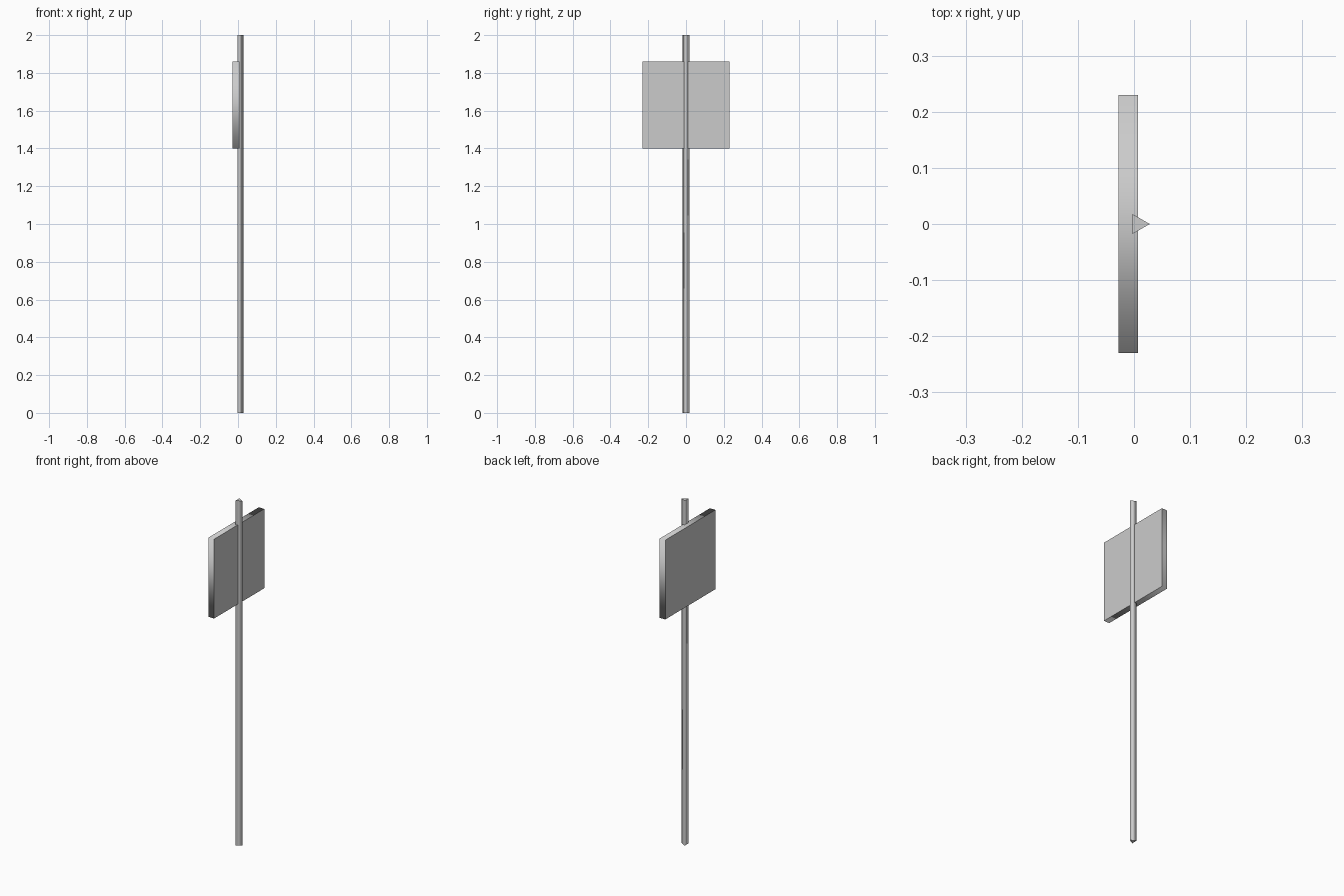
import bpy, bmesh
from math import sin, cos, pi, sqrt
from mathutils import Matrix

if "Cube" in bpy.data.objects:
    bpy.data.objects.remove(bpy.data.objects["Cube"])


def prism(name, sides, radius, depth, start, matrix):
    """Regular prism rising along local z, smooth sides with crisp flat caps."""
    bm = bmesh.new()
    ring = [bm.verts.new((radius * cos(start + 2 * pi * i / sides),
                          radius * sin(start + 2 * pi * i / sides), 0))
            for i in range(sides)]
    base = bm.faces.new(ring)
    top = bmesh.ops.extrude_face_region(bm, geom=[base], use_keep_orig=True)["geom"]
    bmesh.ops.translate(bm, vec=(0, 0, depth),
                        verts=[g for g in top if isinstance(g, bmesh.types.BMVert)])
    bmesh.ops.transform(bm, matrix=matrix, verts=bm.verts)
    bmesh.ops.recalc_face_normals(bm, faces=bm.faces)
    axis = matrix.to_3x3().col[2]
    for f in bm.faces:
        f.normal_update()
        f.smooth = abs(f.normal.dot(axis)) < 0.5
    for e in bm.edges:
        e.smooth = len({f.smooth for f in e.link_faces}) == 1
    mesh = bpy.data.meshes.new(name)
    bm.to_mesh(mesh)
    bm.free()
    obj = bpy.data.objects.new(name, mesh)
    bpy.context.collection.objects.link(obj)
    return obj


AXIS_X = 0.0075  # post centre line, also the board's rear face

# Triangular post with one edge pointing to +x
prism("post", 3, 0.0205, 2.0, 0, Matrix.Translation((AXIS_X, 0, 0)))

# Square sign board, facing -x
prism("sign_board", 4, 0.23 * sqrt(2), 0.0355, pi / 4,
      Matrix.Translation((AXIS_X, 0, 1.63)) @ Matrix.Rotation(-pi / 2, 4, 'Y'))
